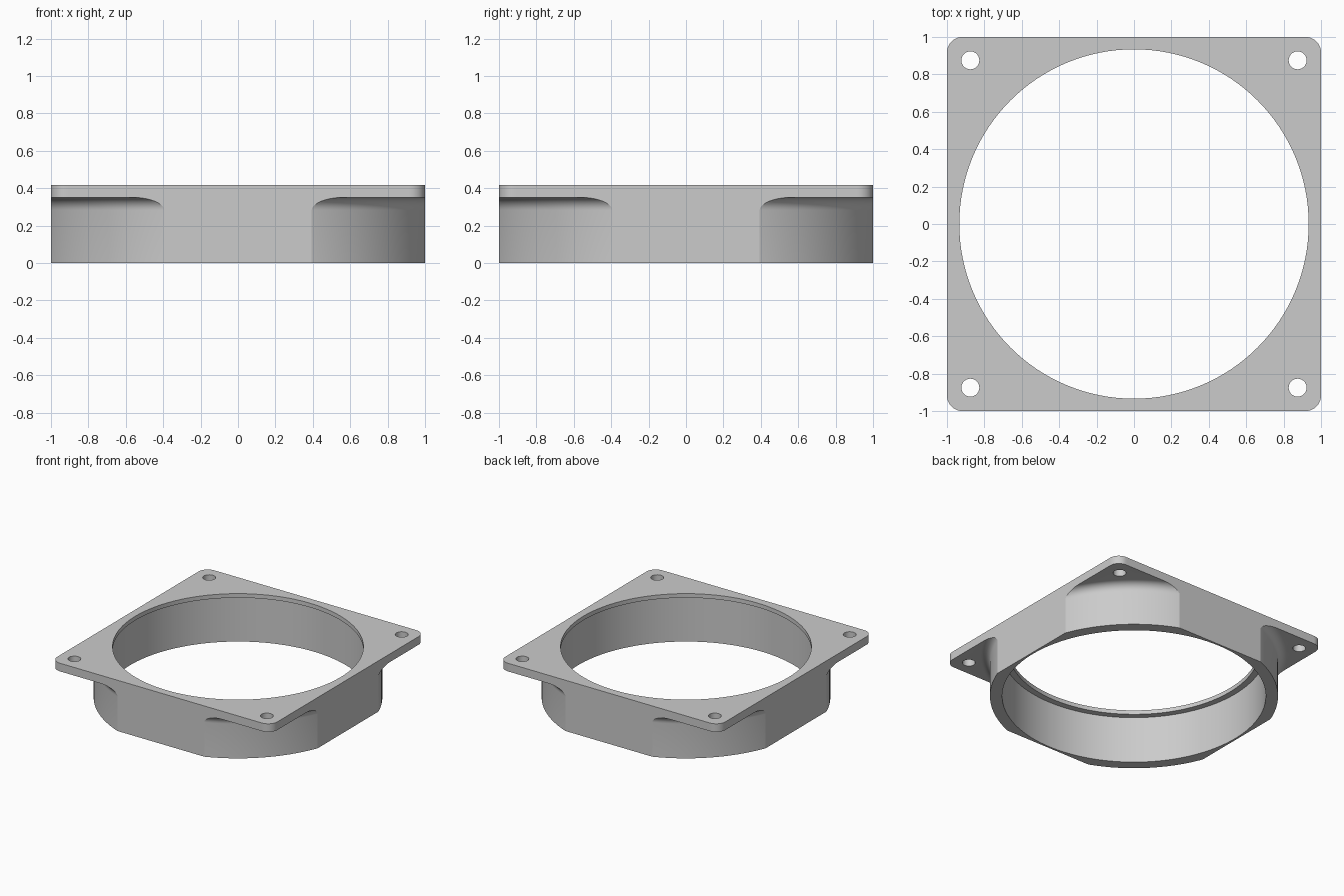
import bpy, bmesh, math
from mathutils import Matrix, Vector

cube = bpy.data.objects.get("Cube")
if cube:
    bpy.data.objects.remove(cube)

HEIGHT, PLATE_Z, LIP_Z = 0.417, 0.35, 0.383
BODY_R, BORE_R, OPENING_R, FILLET = 1.075, 0.984, 0.934, 0.067
HOLE_POS, HOLE_R, CORNER_R = 0.875, 0.048, 0.083

grey = bpy.data.materials.new("grey plastic")
grey.use_nodes = True
colour = (0.6, 0.6, 0.6, 1)
grey.diffuse_color = colour
grey.node_tree.nodes["Principled BSDF"].inputs["Base Color"].default_value = colour


def make_object(name, bm):
    bmesh.ops.recalc_face_normals(bm, faces=bm.faces)
    mesh = bpy.data.meshes.new(name)
    bm.to_mesh(mesh)
    bm.free()
    obj = bpy.data.objects.new(name, mesh)
    bpy.context.collection.objects.link(obj)
    return obj


def lathe(name, profile, segments):
    """Closed ring from a closed (radius, z) profile."""
    bm = bmesh.new()
    rings = []
    for s in range(segments):
        a = 2 * math.pi * s / segments
        rings.append([bm.verts.new((r * math.cos(a), r * math.sin(a), z)) for r, z in profile])
    for s in range(segments):
        here, there = rings[s], rings[(s + 1) % segments]
        for i in range(len(profile)):
            j = (i + 1) % len(profile)
            bm.faces.new((here[i], there[i], there[j], here[j]))
    return make_object(name, bm)


# Turned body: stepped bore, round wall, fillet, wide flange
fillet = []
for i in range(9):
    a = math.pi / 2 * i / 8
    fillet.append((BODY_R + FILLET * (1 - math.cos(a)), PLATE_Z - FILLET * (1 - math.sin(a))))
profile = [(OPENING_R, HEIGHT), (OPENING_R, LIP_Z), (BORE_R, LIP_Z), (BORE_R, 0), (BODY_R, 0)]
profile += fillet + [(1.6, PLATE_Z), (1.6, HEIGHT)]
adapter = lathe("fan_adapter_frame", profile, 128)
adapter.data.materials.append(grey)

# Rounded square that trims the flange and flattens the body sides
bm = bmesh.new()
bmesh.ops.create_cube(bm, size=2)
upright = [e for e in bm.edges if abs(e.verts[0].co.z - e.verts[1].co.z) > 1]
bmesh.ops.bevel(bm, geom=upright, offset=CORNER_R, segments=10, profile=0.5, affect='EDGES')
square = make_object("square_trim_cutter", bm)

# Four screw holes
bm = bmesh.new()
for sx in (-1, 1):
    for sy in (-1, 1):
        bmesh.ops.create_cone(bm, cap_ends=True, segments=32, radius1=HOLE_R, radius2=HOLE_R, depth=1,
                              matrix=Matrix.Translation(Vector((sx * HOLE_POS, sy * HOLE_POS, HEIGHT))))
holes = make_object("screw_hole_cutter", bm)

for cutter, operation in ((square, 'INTERSECT'), (holes, 'DIFFERENCE')):
    cutter.hide_render = True
    mod = adapter.modifiers.new(cutter.name, 'BOOLEAN')
    mod.object, mod.operation, mod.solver = cutter, operation, 'EXACT'

# Bake the cuts and drop the cutters
bpy.context.view_layer.update()
baked = bpy.data.meshes.new_from_object(adapter.evaluated_get(bpy.context.evaluated_depsgraph_get()))
adapter.modifiers.clear()
adapter.data = baked
adapter.data.materials.clear()
adapter.data.materials.append(grey)
for face in adapter.data.polygons:
    face.material_index = 0
for cutter in (square, holes):
    bpy.data.objects.remove(cutter)

bpy.ops.object.select_all(action='DESELECT')
adapter.select_set(True)
bpy.context.view_layer.objects.active = adapter
bpy.ops.object.shade_smooth_by_angle(angle=math.radians(15))
